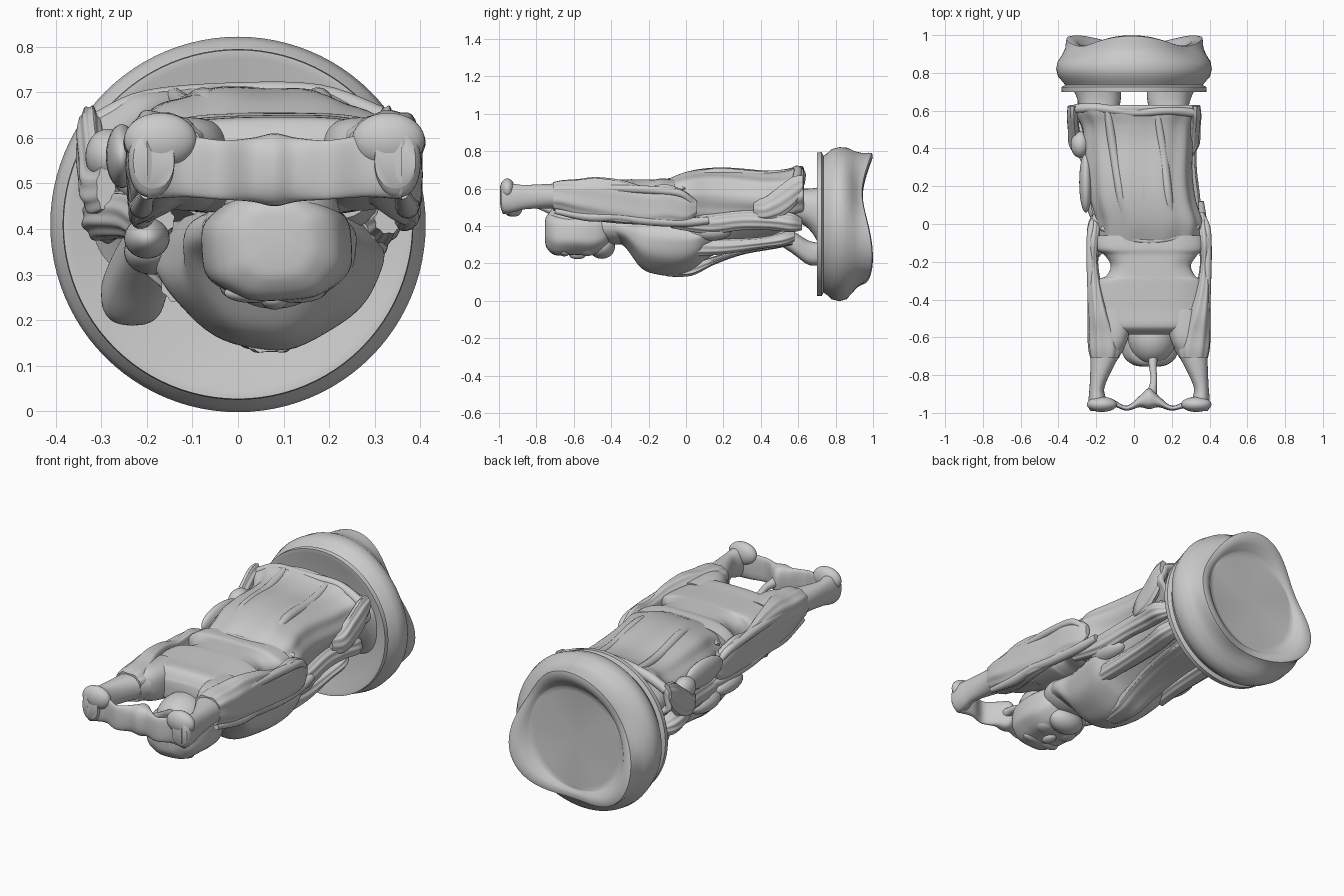
import bpy, bmesh
from math import sin, cos, pi, radians
from mathutils import Vector


def finish(name, bm):
    bmesh.ops.recalc_face_normals(bm, faces=bm.faces)
    me = bpy.data.meshes.new(name)
    bm.to_mesh(me)
    bm.free()
    ob = bpy.data.objects.new(name, me)
    bpy.context.collection.objects.link(ob)
    bpy.context.view_layer.objects.active = ob
    ob.select_set(True)
    bpy.ops.object.shade_smooth_by_angle(angle=radians(50))
    ob.select_set(False)
    return ob


def skin(name, rings):
    bm = bmesh.new()
    vs = [[bm.verts.new(p) for p in r] for r in rings]
    n = len(vs[0])
    for a, b in zip(vs, vs[1:]):
        for i in range(n):
            j = (i + 1) % n
            bm.faces.new((a[i], a[j], b[j], b[i]))
    bm.faces.new(vs[0])
    bm.faces.new(vs[-1])
    return finish(name, bm)


def smooth_path(pts, sub=6):
    """Catmull-Rom through tuples of any length."""
    out, n = [], len(pts)
    for i in range(n - 1):
        p = [pts[max(0, min(n - 1, i + k))] for k in (-1, 0, 1, 2)]
        for s in range(sub):
            t = s / sub
            out.append([0.5 * (2 * b + (c - a) * t + (2 * a - 5 * b + 4 * c - d) * t * t
                               + (3 * b - a - 3 * c + d) * t ** 3) for a, b, c, d in zip(*p)])
    return out + [list(pts[-1])]


def loft(name, secs, power=2.0, fold=0.0, count=9, n=64, axis='Y'):
    """Sections (x, y, z, half width, half height), superellipse with cloth folds."""
    rings = []
    for x, y, z, rx, rz in smooth_path(secs):
        ring = []
        for i in range(n):
            a = 2 * pi * i / n
            c, s = cos(a), sin(a)
            k = 1 + fold * sin(count * a + 4 * y)
            u = abs(c) ** (2 / power) * (1 if c > 0 else -1) * max(rx, .002) * k
            v = abs(s) ** (2 / power) * (1 if s > 0 else -1) * max(rz, .002) * k
            ring.append((x + u, y, z + v) if axis == 'Y' else (x, y + u, z + v))
        rings.append(ring)
    return skin(name, rings)


def tube(name, pts, n=14):
    """Round tube through (x, y, z, radius)."""
    path = smooth_path(pts)
    rings = []
    for i, p in enumerate(path):
        d = Vector(path[min(i + 1, len(path) - 1)][:3]) - Vector(path[max(i - 1, 0)][:3])
        side = d.cross(Vector((0.1, 0.2, 1))).normalized()
        up = side.cross(d).normalized()
        rings.append([Vector(p[:3]) + max(p[3], .002) * (cos(2 * pi * k / n) * side + sin(2 * pi * k / n) * up)
                      for k in range(n)])
    return skin(name, rings)


def blob(name, c, r):
    bm = bmesh.new()
    bmesh.ops.create_uvsphere(bm, u_segments=32, v_segments=20, radius=1)
    for v in bm.verts:
        v.co = Vector([c[i] + r[i] * v.co[i] for i in range(3)])
    return finish(name, bm)


# round pedestal: lip, groove, bulge, three-lobed far rim and a flat sunken disc
prof = [(.715, .33, 0), (.70, .365, 0), (.70, .383, 0), (.725, .385, 0), (.735, .365, 0), (.75, .375, 0),
        (.78, .402, 0), (.82, .412, 0), (.86, .405, .1), (.895, .38, .3), (.925, .362, .6), (.95, .355, .9),
        (.968, .35, 1), (.972, .33, 1), (.96, .30, .7), (.94, .28, .3), (.935, .272, .1),
        (.933, .25, 0), (.93, .01, 0)]
rings = []
for y, r, w in prof:
    ring = []
    for i in range(96):
        a = 2 * pi * i / 96
        lobe = cos(3 * (a - radians(92))) * w
        q = r * (1 + .085 * lobe)
        ring.append((q * cos(a), y + .027 * lobe, .41 + q * sin(a)))
    rings.append(ring)
skin("pedestal", rings)

# long cloak over the back, turned in at the hem
loft("cloak", [(.08, -.10, .53, .26, .12), (.085, 0, .535, .275, .155), (.05, .12, .54, .275, .17),
               (.03, .25, .54, .275, .17), (.02, .42, .54, .285, .155), (.015, .52, .55, .295, .15),
               (.005, .59, .57, .335, .145), (0, .625, .575, .345, .14), (0, .62, .57, .31, .11),
               (0, .52, .55, .25, .09)], power=2.4, fold=.02, count=11, n=96)
# belly and robe underneath
loft("belly", [(.07, -.42, .40, .15, .07), (.07, -.33, .38, .19, .09), (.07, -.24, .335, .19, .16),
               (.07, -.15, .32, .21, .18), (.07, -.04, .32, .235, .185), (.07, .05, .33, .25, .16),
               (.06, .12, .36, .25, .13), (.05, .25, .40, .23, .11), (.03, .45, .44, .22, .09),
               (.02, .58, .47, .2, .07)], power=1.8, fold=.012, count=8)
loft("sash_front", [(.07, -.10, .16, .05, .03), (.07, .03, .17, .07, .035), (.06, .15, .215, .085, .022),
                    (.05, .3, .265, .10, .018), (.04, .48, .30, .11, .02), (.04, .57, .33, .10, .03)],
     power=3, fold=.05)

# upper back slab, pinched at the two oval openings
loft("shoulders", [(.08, -.06, .55, .28, .10), (.08, -.13, .545, .285, .11), (.09, -.165, .54, .245, .11),
                   (.09, -.22, .54, .212, .11), (.09, -.275, .54, .235, .11), (.08, -.31, .54, .285, .11),
                   (.08, -.45, .54, .29, .105), (.08, -.53, .55, .27, .095), (.08, -.56, .55, .24, .08),
                   (.08, -.585, .54, .17, .05)],
     power=3.2, fold=.008, count=7)
blob("neck", (.08, -.38, .40), (.16, .16, .10))

# broad head seen face down, with brow, nose and beard
loft("head", [(.085, -.755, .37, .04, .04), (.085, -.745, .37, .09, .085), (.085, -.70, .36, .14, .115),
              (.085, -.60, .36, .165, .115), (.085, -.50, .36, .16, .115), (.085, -.43, .37, .13, .09),
              (.085, -.40, .38, .07, .05)], power=2.5, fold=.012, count=8)
blob("crown", (.095, -.60, .42), (.13, .145, .13))
blob("nose", (.08, -.58, .245), (.03, .045, .022))
blob("beard", (.08, -.45, .29), (.10, .07, .065))
for s in (-1, 1):
    blob("cheek", (.08 + s * .065, -.53, .275), (.055, .055, .035))
    blob("brow", (.08 + s * .05, -.65, .26), (.06, .03, .022))

# sleeves, raised arms, hands and legs on both sides
for s in (-1, 1):
    X = lambda d: .08 + s * d
    loft("sleeve", [(X(.28), .06, .50, .012, .03), (X(.285), .0, .50, .03, .08), (X(.295), -.1, .52, .03, .10),
                    (X(.295), -.22, .51, .026, .10), (X(.285), -.35, .53, .04, .115),
                    (X(.265), -.48, .545, .06, .115), (X(.245), -.58, .55, .08, .10),
                    (X(.235), -.66, .56, .085, .085), (X(.235), -.71, .56, .075, .075)], power=2.6, fold=.03)
    loft("shoulder_front", [(X(.18), -.45, .54, .10, .10), (X(.19), -.56, .55, .09, .095),
                            (X(.20), -.63, .555, .08, .085), (X(.215), -.69, .56, .06, .06)], power=2.6)
    tube("sleeve_fold_upper", [(X(.28), -.66, .61, .015), (X(.295), -.5, .60, .025), (X(.305), -.35, .60, .022),
                               (X(.31), -.15, .59, .022), (X(.305), -.02, .57, .02), (X(.28), .05, .5, .012)])
    tube("sleeve_fold_lower", [(X(.28), -.7, .48, .015), (X(.29), -.52, .45, .025), (X(.295), -.36, .45, .025),
                               (X(.295), -.22, .43, .025), (X(.285), -.02, .42, .025), (X(.27), .12, .43, .02)])
    loft("forearm", [(X(.22), -.66, .56, .09, .07), (X(.245), -.74, .56, .065, .065), (X(.275), -.86, .555, .04, .065),
                     (X(.275), -.92, .55, .045, .075), (X(.27), -.97, .55, .05, .08), (X(.265), -.99, .55, .045, .06)],
         power=2.2)
    blob("knuckles", (X(.25), -.955, .595), (.08, .04, .06))
    loft("leg", [(s * .16, .45, .5, .10, .09), (s * .18, .58, .51, .10, .09), (s * .185, .66, .49, .115, .11),
                 (s * .20, .73, .44, .13, .17)], power=2.4)
    # side drapes hanging along the body
    loft("side_drape", [(X(.25), -.08, .42, .03, .03), (.06 + s * .25, .12, .41, .04, .05),
                        (.03 + s * .26, .3, .43, .04, .05), (s * .28, .45, .43, .05, .05),
                        (s * .29, .56, .42, .05, .05), (s * .27, .62, .41, .03, .03)], power=2, fold=.06)
    loft("lower_drape", [(.06 + s * .19, .05, .29, .04, .05), (.06 + s * .18, .2, .29, .05, .04),
                         (.04 + s * .18, .4, .31, .06, .03), (.03 + s * .19, .52, .33, .06, .035),
                         (.02 + s * .18, .58, .35, .05, .03)], power=2.2, fold=.05)
    loft("hem_corner", [(s * .29, .36, .49, .02, .05), (s * .31, .42, .49, .035, .06), (s * .32, .5, .53, .03, .08),
                        (s * .325, .57, .58, .03, .08), (s * .325, .625, .62, .025, .05)], power=2, fold=.06)
# one foot planted lower on the pedestal
loft("foot", [(-.19, .45, .38, .05, .05), (-.21, .56, .32, .065, .06), (-.23, .65, .26, .07, .065),
              (-.23, .71, .25, .06, .06)], power=2.6)
for c, r in (((-.285, .42, .56), (.05, .07, .06)), ((-.255, .22, .56), (.035, .16, .07)),
             ((-.16, .02, .52), (.07, .04, .07)), ((-.20, -.06, .38), (.05, .12, .045)),
             ((-.19, .12, .35), (.06, .12, .05)), ((.27, .12, .37), (.06, .12, .05))):
    blob("arm_drape", c, r)

# ribbon across the hands, centre knob and thin strut
loft("hand_bar", [(-.2, -.96, .55, .035, .085), (-.12, -.945, .54, .02, .07), (-.04, -.975, .53, .013, .065),
                  (.03, -.94, .53, .03, .07), (.08, -.925, .53, .055, .08), (.13, -.94, .53, .03, .07),
                  (.2, -.975, .53, .013, .065), (.28, -.955, .54, .02, .07), (.36, -.96, .55, .035, .085)],
     power=2.6, axis='X', n=28)
tube("strut", [(.1, -.68, .47, .03), (.1, -.76, .5, .02), (.105, -.83, .52, .018), (.09, -.92, .53, .03)])
# hem roll and wide folds down the back of the cloak
tube("hem_edge", [(-.31, .61, .63, .025), (-.2, .615, .68, .025), (0, .59, .70, .022), (.18, .6, .695, .022),
                  (.31, .59, .645, .025)])
for x0, x1 in ((-.1, -.16), (.02, -.06), (.15, .1)):
    tube("back_fold", [(x0 + .06, -.04, .645, .01), (x0 + .03, .15, .685, .025), (x1 + .05, .4, .67, .025),
                       (x1 + .02, .6, .69, .02)])
tube("cloak_seam", [(-.17, -.02, .59, .015), (-.05, -.07, .635, .016), (.08, -.09, .64, .016),
                    (.22, -.07, .635, .016), (.34, -.01, .59, .015)])
